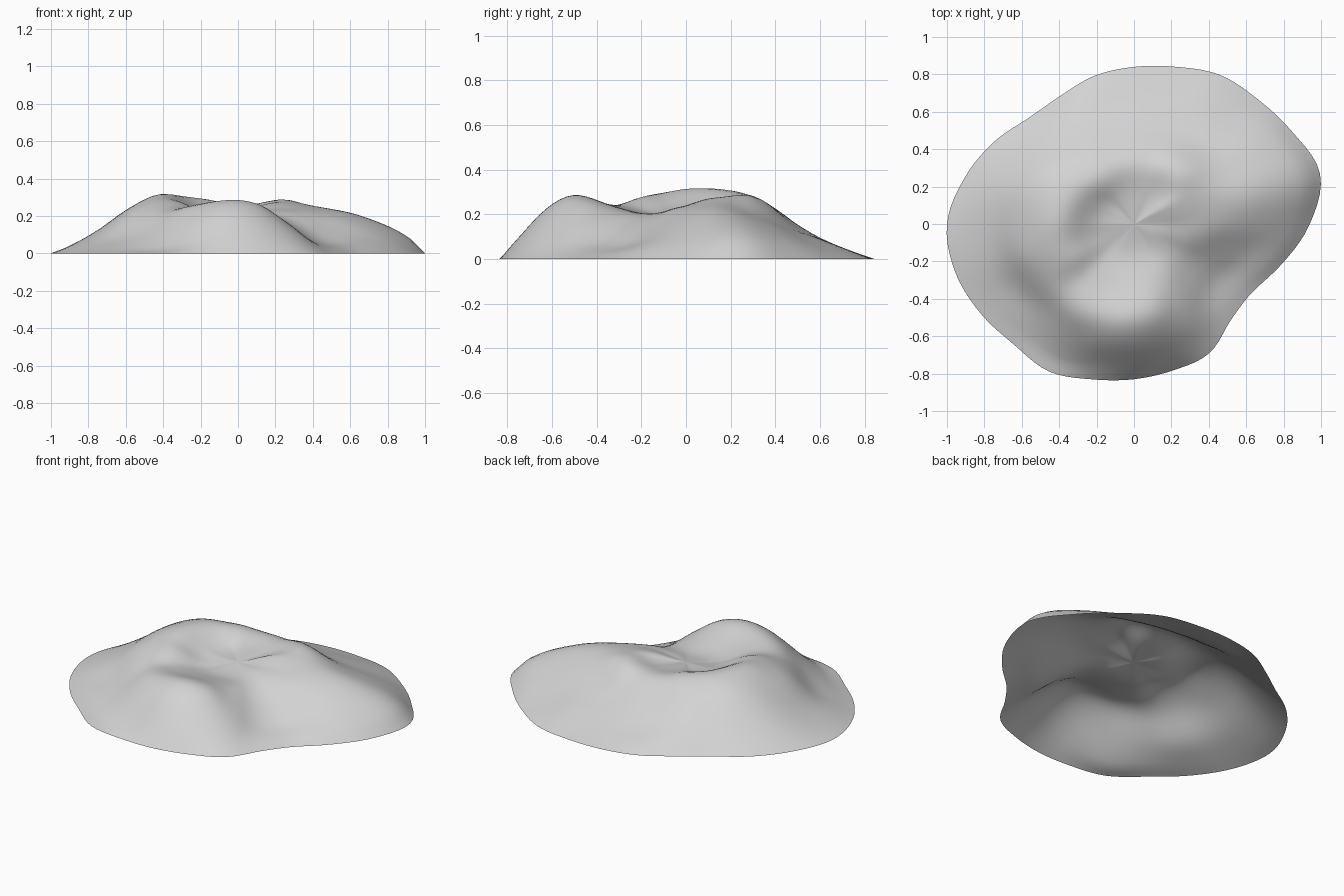
import bpy
import bmesh
import math

default_cube = bpy.data.objects.get("Cube")
if default_cube:
    bpy.data.objects.remove(default_cube, do_unlink=True)

# Ground outline: radius in hundredths, evenly spaced counter-clockwise from +x
OUTLINE = [94, 103, 98, 94, 92, 87, 84, 82, 79, 80, 87, 94,
           100, 99, 95, 91, 91, 86, 83, 81, 80, 73, 73, 82]

# Height profiles in hundredths along evenly spaced spokes, from centre to rim
STATIONS = [0, .2, .4, .6, .75, .9, 1]
BOWL = 22
TILT = 13  # the bowl floor climbs towards the back
SPOKES = [
    # right spur
    (24, 23, 19, 14, 7), (26, 25, 22, 17, 10), (27, 27, 20, 15, 8),
    # back ridge and its long slope
    (25, 29, 17, 11, 5), (24, 28, 14, 9, 4), (24, 26, 14, 8, 3),
    (24, 26, 15, 8, 3), (24, 27, 17, 9, 4), (24, 29, 22, 13, 6),
    # left ridge
    (23, 30, 25, 16, 6), (23, 31, 27, 17, 6), (23, 32, 26, 16, 6),
    (23, 32, 23, 12, 4), (22, 30, 23, 11, 4), (21, 28, 22, 9, 3),
    # saddle and front hump
    (20, 24, 22, 11, 3), (20, 24, 25, 14, 3), (20, 24, 28, 21, 7),
    (20, 24, 29, 23, 10), (20, 23, 26, 20, 9), (20, 21, 18, 13, 5),
    # front valley
    (21, 19, 13, 7, 3), (22, 19, 12, 6, 3), (23, 21, 14, 9, 5),
]
RINGS = 28
SEGMENTS = 120


def hermite(p0, p1, m0, m1, f):
    """Cubic between two values with given end slopes."""
    return ((1 + 2 * f) * (1 - f) ** 2 * p0 + f * (1 - f) ** 2 * m0
            + f * f * (3 - 2 * f) * p1 + f * f * (f - 1) * m1)


def around(values, turn):
    """Smooth closed interpolation, turn running from 0 to 1."""
    count = len(values)
    pos = turn * count
    i = int(math.floor(pos))
    a, b, c, d = (values[(i + k) % count] for k in (-1, 0, 1, 2))
    return hermite(b, c, (c - a) / 2, (d - b) / 2, pos - i)


def along(heights, start_slope, t):
    """Smooth interpolation from the centre to the rim."""
    last = len(STATIONS) - 1

    def slope(k):
        if k == 0:
            return start_slope
        lo, hi = k - 1, min(k + 1, last)
        return (heights[hi] - heights[lo]) / (STATIONS[hi] - STATIONS[lo])

    i = max(k for k in range(last) if STATIONS[k] <= t)
    span = STATIONS[i + 1] - STATIONS[i]
    return hermite(heights[i], heights[i + 1], slope(i) * span,
                   slope(i + 1) * span, (t - STATIONS[i]) / span)


def build_mound():
    bm = bmesh.new()
    centre = bm.verts.new((0, 0, BOWL / 100))
    rings = [[] for _ in range(RINGS)]
    # Loft rings through the blended spoke profiles
    for s in range(SEGMENTS):
        turn = s / SEGMENTS
        angle = turn * math.tau
        radius = around(OUTLINE, turn) / 100
        start_slope = TILT * radius * math.sin(angle)
        heights = [BOWL]
        heights += [around(column, turn) for column in zip(*SPOKES)]
        heights.append(0)
        for r, ring in enumerate(rings):
            t = (r + 1) / RINGS
            z = max(0, along(heights, start_slope, t)) / 100
            ring.append(bm.verts.new((radius * t * math.cos(angle),
                                      radius * t * math.sin(angle), z)))
    # Skin the rings, leaving the underside open
    for s in range(SEGMENTS):
        n = (s + 1) % SEGMENTS
        bm.faces.new((centre, rings[0][s], rings[0][n]))
        for inner, outer in zip(rings, rings[1:]):
            bm.faces.new((inner[s], outer[s], outer[n], inner[n]))
    # Soften the bowl and ridges a little, keeping the rim fixed
    soft = [centre] + [v for ring in rings[:-3] for v in ring]
    for _ in range(4):
        bmesh.ops.smooth_vert(bm, verts=soft, factor=0.5, use_axis_z=True)
    mesh = bpy.data.meshes.new("rock_mound")
    bm.to_mesh(mesh)
    bm.free()
    mound = bpy.data.objects.new("rock_mound", mesh)
    bpy.context.collection.objects.link(mound)
    return mound


# Single plain stone colour
stone = bpy.data.materials.new("light_grey_stone")
stone.use_nodes = True
colour = (0.65, 0.65, 0.65, 1)
stone.diffuse_color = colour
for node in stone.node_tree.nodes:
    if node.type == 'BSDF_PRINCIPLED':
        node.inputs["Base Color"].default_value = colour

mound = build_mound()
mound.data.materials.append(stone)
for face in mound.data.polygons:
    face.use_smooth = True
